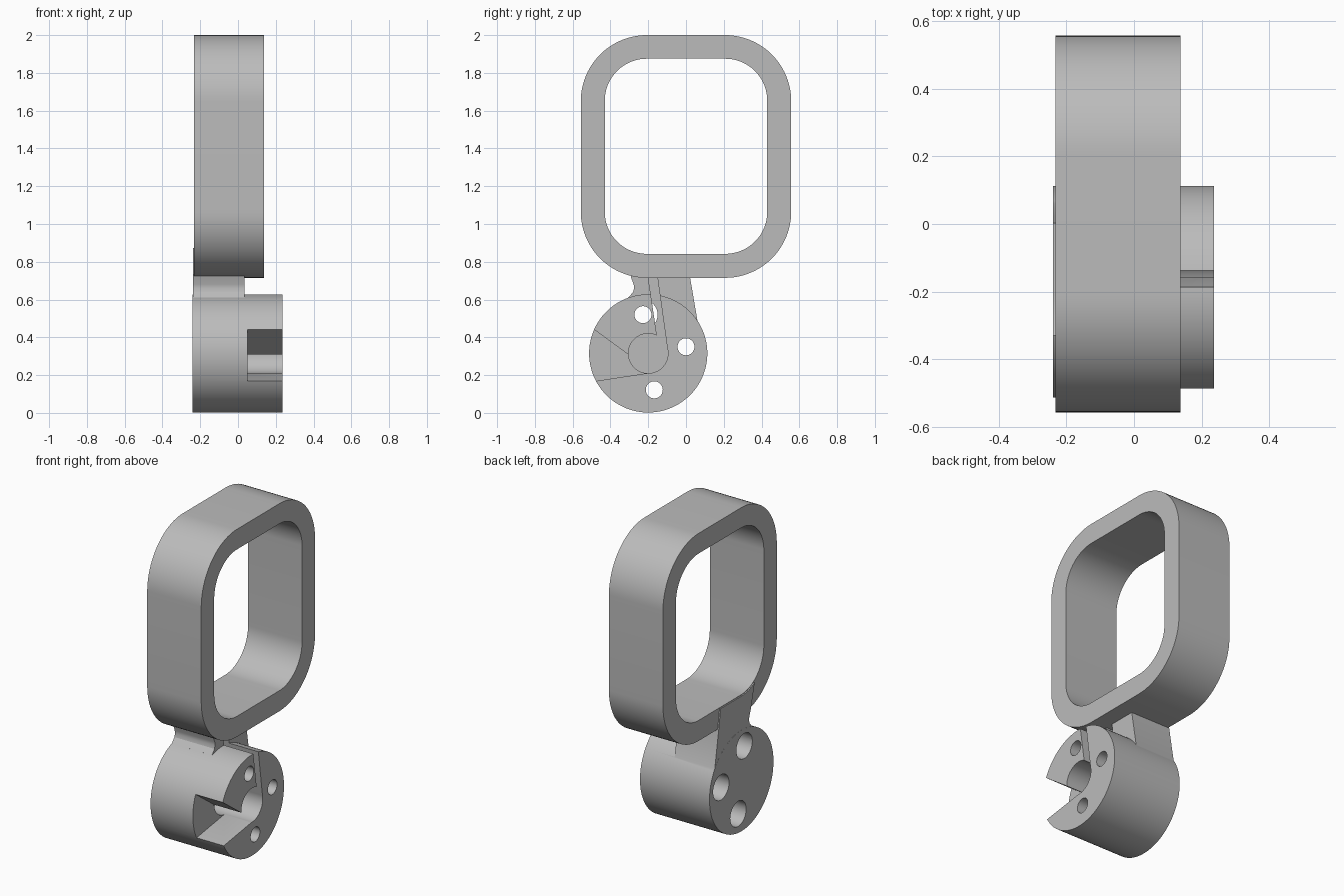
import bpy, bmesh, math

if "Cube" in bpy.data.objects:
    bpy.data.objects.remove(bpy.data.objects["Cube"])

grey = bpy.data.materials.new("plain grey")
grey.diffuse_color = (0.5, 0.5, 0.5, 1)
grey.use_nodes = True
grey.node_tree.nodes["Principled BSDF"].inputs["Base Color"].default_value = grey.diffuse_color


def arc(cy, cz, r, a0, a1, n):
    """Points of an arc in the y-z plane, angles in degrees."""
    pts = []
    for i in range(n + 1):
        a = math.radians(a0 + (a1 - a0) * i / n)
        pts.append((cy + r * math.cos(a), cz + r * math.sin(a)))
    return pts


def circle(cy, cz, r, n=64):
    return arc(cy, cz, r, 0, 360, n)[:-1]


def rounded_rect(hy, z0, z1, r, n=24):
    pts = []
    corners = [(hy - r, z1 - r), (r - hy, z1 - r), (r - hy, z0 + r), (hy - r, z0 + r)]
    for i, (cy, cz) in enumerate(corners):
        pts += arc(cy, cz, r, 90 * i, 90 * i + 90, n)
    return pts


def prism(name, pts, x0, x1):
    """Extrude a y-z outline along x."""
    bm = bmesh.new()
    face = bm.faces.new([bm.verts.new((x0, y, z)) for y, z in pts])
    ext = bmesh.ops.extrude_face_region(bm, geom=[face])
    verts = [v for v in ext["geom"] if isinstance(v, bmesh.types.BMVert)]
    bmesh.ops.translate(bm, verts=verts, vec=(x1 - x0, 0, 0))
    bmesh.ops.recalc_face_normals(bm, faces=bm.faces)
    me = bpy.data.meshes.new(name)
    bm.to_mesh(me)
    bm.free()
    me.materials.append(grey)
    ob = bpy.data.objects.new(name, me)
    bpy.context.collection.objects.link(ob)
    return ob


def combine(ob, tool, op):
    """Apply a boolean and remove the tool."""
    bpy.context.view_layer.objects.active = ob
    mod = ob.modifiers.new("bool", 'BOOLEAN')
    mod.operation, mod.solver, mod.object = op, 'EXACT', tool
    bpy.ops.object.modifier_apply(modifier=mod.name)
    bpy.data.objects.remove(tool)


def smooth(ob):
    bpy.ops.object.select_all(action='DESELECT')
    ob.select_set(True)
    bpy.context.view_layer.objects.active = ob
    bpy.ops.object.shade_smooth_by_angle(angle=math.radians(25))


# Rounded square loop
loop = prism("loop", rounded_rect(0.557, 0.715, 2.0, 0.35), -0.232, 0.138)
combine(loop, prism("opening", rounded_rect(0.43, 0.842, 1.875, 0.222), -0.5, 0.5), 'DIFFERENCE')
smooth(loop)

# Drum and neck
CY, CZ = -0.2, 0.315
drum = prism("drum", circle(CY, CZ, 0.313, 128), -0.24, 0.236)
neck = [(-0.33, 0.872), (-0.29, 0.715), (-0.277, 0.68), (-0.275, 0.66), (-0.28, 0.64),
        (-0.305, 0.61), (-0.25, 0.45), (0.0, 0.45), (0.062, 0.48), (0.022, 0.715),
        (0.003, 0.838), (-0.21, 0.838), (-0.27, 0.846)]
combine(drum, prism("neck", neck, -0.2395, 0.035), 'UNION')

# Blind centre bore, side wedge and narrow slot
combine(drum, prism("bore", circle(CY, CZ, 0.105), -0.05, 0.5), 'DIFFERENCE')
wedge = [(-0.2, 0.315), (-0.3, 0.305), (-0.485, 0.44), (-0.6, 0.524),
         (-0.6, 0.15), (-0.47, 0.17), (-0.2, 0.211)]
combine(drum, prism("wedge", wedge, 0.05, 0.5), 'DIFFERENCE')
slot = [(-0.202, 0.73), (-0.153, 0.73), (-0.0955, 0.32), (-0.16, 0.33), (-0.156, 0.42)]
combine(drum, prism("slot", slot, -0.045, 0.5), 'DIFFERENCE')

# Three screw holes with wider recesses on the back
for y, z in [(-0.228, 0.52), (0.0, 0.35), (-0.168, 0.122)]:
    combine(drum, prism("hole", circle(y, z, 0.045, 40), -0.5, 0.5), 'DIFFERENCE')
    combine(drum, prism("recess", circle(y, z, 0.078, 48), -0.5, 0.0), 'DIFFERENCE')
drum.name = "drum_with_neck"
smooth(drum)
